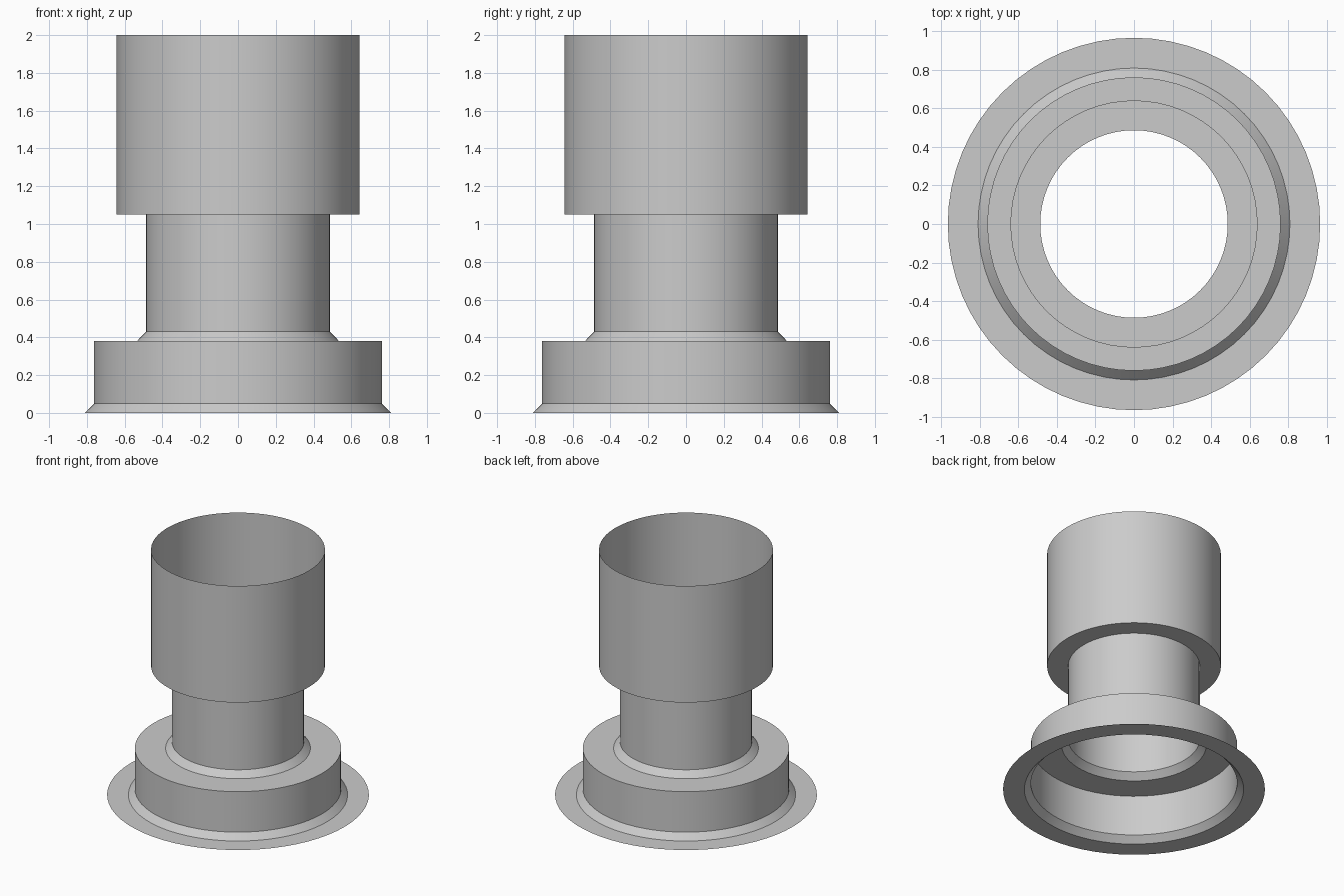
import bpy
import bmesh
from math import pi, radians
from mathutils import Vector

SEGMENTS = 64

cube = bpy.data.objects.get("Cube")
if cube:
    bpy.data.objects.remove(cube, do_unlink=True)

grey = bpy.data.materials.new("plain_grey")
grey.use_nodes = True
colour = (0.6, 0.6, 0.6, 1)
grey.diffuse_color = colour
grey.node_tree.nodes["Principled BSDF"].inputs["Base Color"].default_value = colour


def turned_sheet(name, profile):
    """Spin an open (radius, height) profile around z into a thin shell."""
    bm = bmesh.new()
    verts = [bm.verts.new((r, 0, z)) for r, z in profile]
    edges = [bm.edges.new(pair) for pair in zip(verts, verts[1:])]
    bmesh.ops.spin(bm, geom=verts + edges, cent=(0, 0, 0), axis=(0, 0, 1),
                   angle=2 * pi, steps=SEGMENTS, use_duplicate=False)
    bmesh.ops.remove_doubles(bm, verts=bm.verts, dist=0.0001)
    # Point walls and flanges to the outer side of the shell
    bm.normal_update()
    for f in bm.faces:
        c = f.calc_center_median()
        out = Vector((c.x, c.y, 0)).normalized()
        side = f.normal.dot(out)
        if abs(side) < 0.01:
            side = f.normal.z * (-1 if c.z > 1 else 1)
        if side < 0:
            f.normal_flip()
    mesh = bpy.data.meshes.new(name)
    bm.to_mesh(mesh)
    bm.free()
    mesh.materials.append(grey)
    obj = bpy.data.objects.new(name, mesh)
    bpy.context.collection.objects.link(obj)
    bpy.ops.object.select_all(action="DESELECT")
    obj.select_set(True)
    bpy.context.view_layer.objects.active = obj
    bpy.ops.object.shade_smooth_by_angle(angle=radians(30))
    return obj


# Flat flange, bevelled foot and wide base with its flat shoulder
turned_sheet("base_flange", [(0.967, 0), (0.81, 0), (0.762, 0.05),
                             (0.762, 0.38), (0.535, 0.38)])
# Bevelled collar and narrow neck
turned_sheet("neck", [(0.535, 0.38), (0.487, 0.43), (0.487, 1.05)])
# Ledge and open upper socket
turned_sheet("upper_socket", [(0.487, 1.05), (0.642, 1.05), (0.642, 2)])
